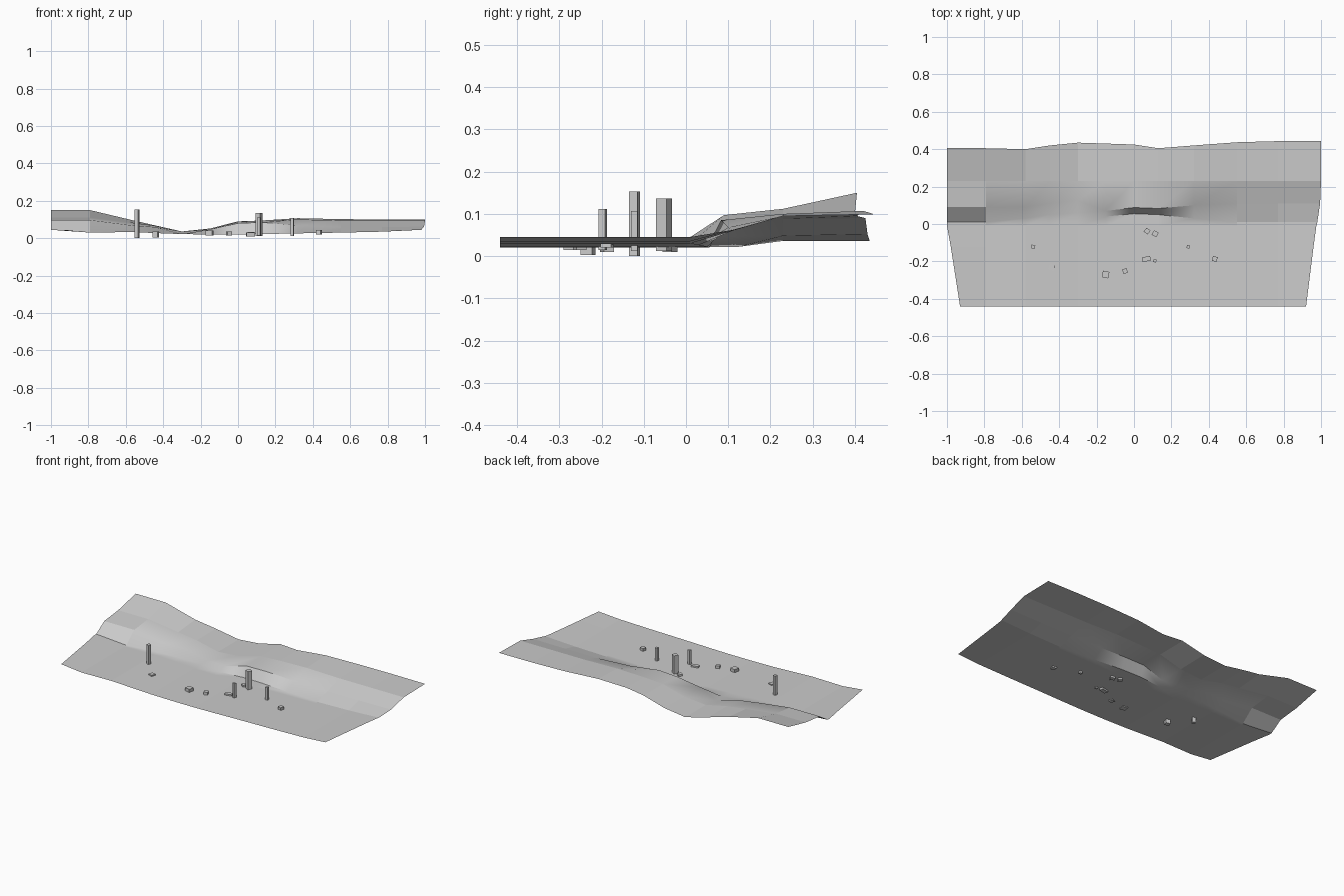
import bpy, bmesh
from mathutils import Matrix

# Terrain columns, and rows running front to back
xs = [-1, -0.79, -0.58, -0.45, -0.30, -0.15, 0, 0.13, 0.32, 0.55, 0.77, 1]
ends = [(-.93, .92), (-.955, .94), (-.98, .96), (-1, .975), (-1, .98), (-1, .995), (-1, 1), (-1, 1)]

# Position of the slope foot, cliff lip and back edge in each column
foot = [.01, .01, .03, .05, .06, .04, .055, .05, .03, .01, .01, .01]
lip = [.09, .09, .09, .11, .125, .07, .088, .083, .10, .11, .11, .11]
back = [.405, .405, .40, .42, .435, .43, .425, .405, .42, .437, .443, .443]

# Heights of the floor, the slope crest, the upper shelf and the back edge
floor = [.045, .030, .033, .028, .022, .020, .020, .022, .026, .030, .035, .045]
crest = [.097, .097, .070, .060, .022, .047, .080, .085, .068, .060, .060, .062]
shelf = [.112, .112, .085, .068, .036, .048, .088, .095, .100, .095, .095, .095]
rim = [.150, .150, .100, .070, .036, .052, .090, .095, .107, .102, .100, .099]


def row(i):
    flat = [-.44, -.28, -.12, -.01]
    if i < 4:
        return [flat[i]] * 12, floor
    return [(foot, floor), (lip, crest), ([.23] * 12, shelf), (back, rim)][i - 4]


bm = bmesh.new()
grid = []
for i in range(8):
    ys, zs = row(i)
    lo, hi = ends[i]
    line = []
    for j, x in enumerate(xs):
        px = lo if j == 0 else hi if j == 11 else x
        line.append(bm.verts.new((px, ys[j], zs[j])))
    grid.append(line)
for i in range(7):
    for j in range(11):
        f = bm.faces.new((grid[i][j], grid[i][j + 1], grid[i + 1][j + 1], grid[i + 1][j]))
        # Only the bank around the pass is smooth
        f.smooth = 3 <= i <= 5 and 1 <= j <= 8
# Crisp lip along the cliff
for j in range(5, 8):
    for i in (4, 5):
        e = bm.edges.get((grid[i][j], grid[i][j + 1]))
        e.smooth = False
me = bpy.data.meshes.new("terrain")
bm.to_mesh(me)
bm.free()
bpy.context.collection.objects.link(bpy.data.objects.new("terrain", me))


# Posts and low blocks standing on the floor
def block(name, x, y, w, d, z0, z1, turn):
    b = bmesh.new()
    bmesh.ops.create_cube(b, size=1, matrix=Matrix.Diagonal((w, d, z1 - z0, 1)))
    m = bpy.data.meshes.new(name)
    b.to_mesh(m)
    b.free()
    o = bpy.data.objects.new(name, m)
    o.location = (x, y, (z0 + z1) / 2)
    o.rotation_euler.z = turn
    bpy.context.collection.objects.link(o)


for p in [(-.54, -.122, .020, .020, 0, .153, -.3),
          (.113, -.052, .028, .028, .012, .136, -.5),
          (.29, -.122, .016, .016, .012, .107, -.1),
          (.112, -.197, .016, .016, .015, .112, -.3)]:
    block("post", *p)
for p in [(-.44, -.232, .028, .028, .003, .035, -.3),
          (-.152, -.270, .035, .035, .015, .040, -.2),
          (-.048, -.252, .025, .025, .015, .037, .35),
          (.066, -.187, .045, .025, .010, .030, .2),
          (.07, -.038, .026, .026, .010, .032, -.6),
          (.432, -.187, .026, .026, .020, .045, -.25)]:
    block("low_block", *p)
